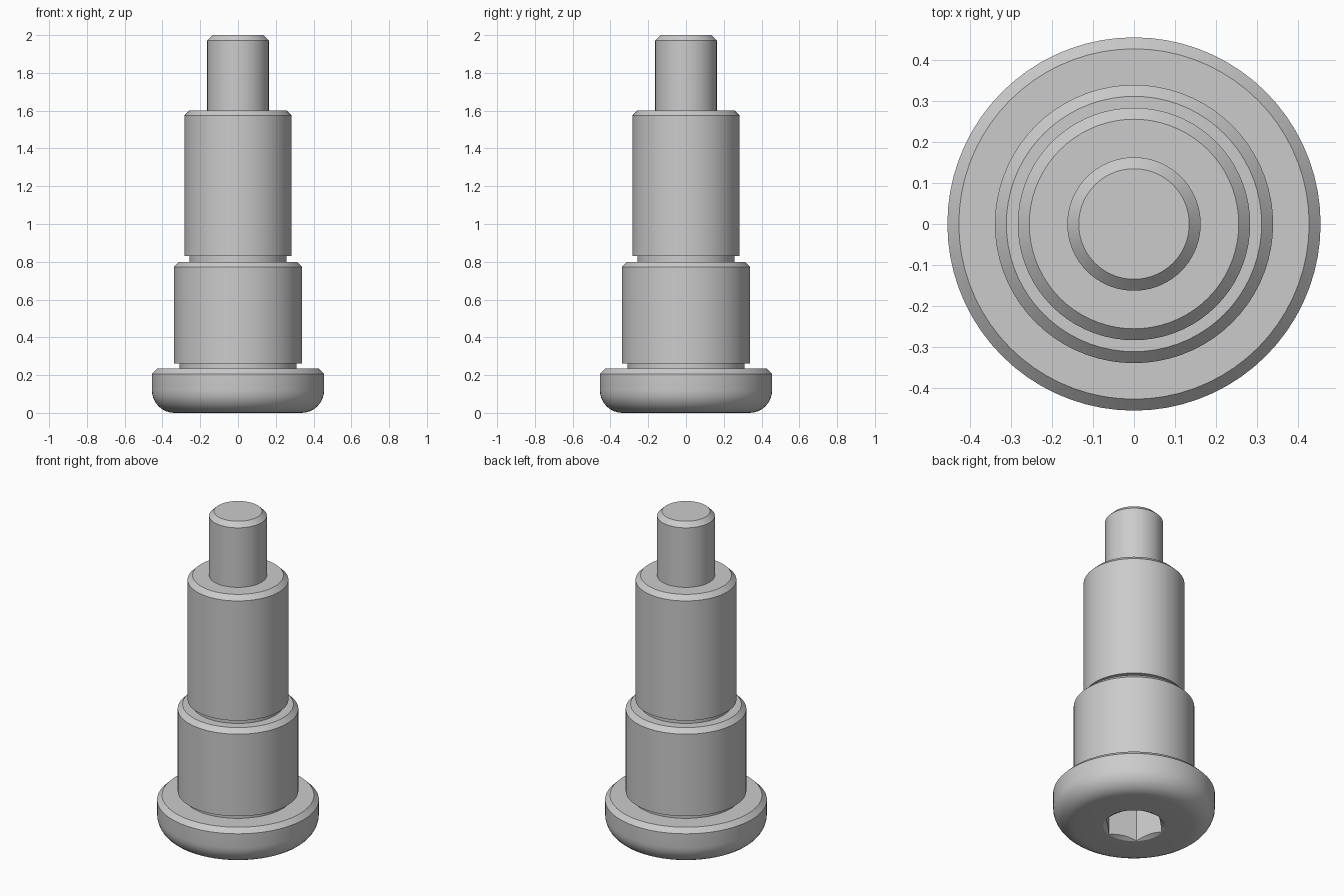
import bpy, bmesh, math
from mathutils import Matrix

cube = bpy.data.objects.get("Cube")
if cube:
    bpy.data.objects.remove(cube, do_unlink=True)

SIDES = 72

steel = bpy.data.materials.new("grey steel")
steel.use_nodes = True
GREY = (0.6, 0.6, 0.6, 1.0)
steel.diffuse_color = GREY
steel.node_tree.nodes["Principled BSDF"].inputs["Base Color"].default_value = GREY


def to_object(name, bm):
    bmesh.ops.recalc_face_normals(bm, faces=bm.faces)
    mesh = bpy.data.meshes.new(name)
    bm.to_mesh(mesh)
    bm.free()
    mesh.materials.append(steel)
    ob = bpy.data.objects.new(name, mesh)
    bpy.context.scene.collection.objects.link(ob)
    return ob


def turned(name, profile):
    """Closed solid of revolution from (radius, height) points, bottom to top."""
    bm = bmesh.new()
    rings = []
    for r, z in profile:
        rings.append(bmesh.ops.create_circle(bm, segments=SIDES, radius=r,
                     matrix=Matrix.Translation((0, 0, z)))["verts"])
    for low, high in zip(rings, rings[1:]):
        for i in range(SIDES):
            j = (i + 1) % SIDES
            bm.faces.new((low[i], low[j], high[j], high[i]))
    bm.faces.new(rings[0][::-1])
    bm.faces.new(rings[-1])
    return to_object(name, bm)


def step(name, neck_r, base, shoulder, r, top, chamfer=0.028):
    """Cylinder with a chamfered top rim, standing on a narrower neck."""
    profile = [(neck_r, base), (neck_r, shoulder), (r, shoulder),
               (r, top - chamfer), (r - chamfer, top)]
    if neck_r == r:
        del profile[1:3]
    return turned(name, profile)


def cut(target, cutter):
    mod = target.modifiers.new("cut", 'BOOLEAN')
    mod.operation = 'DIFFERENCE'
    mod.solver = 'EXACT'
    mod.object = cutter
    cutter.hide_render = True
    bpy.context.view_layer.objects.active = target
    bpy.ops.object.modifier_apply(modifier=mod.name)
    bpy.data.objects.remove(cutter, do_unlink=True)


# Head with a rounded lower rim and a chamfered upper rim
HEAD_R, ROUND, HEAD_TOP = 0.456, 0.12, 0.235
rim = []
for k in range(9):
    a = math.pi / 2 * k / 8
    rim.append((HEAD_R - ROUND + ROUND * math.sin(a), ROUND - ROUND * math.cos(a)))
head = turned("head", rim + [(HEAD_R, HEAD_TOP - 0.028), (HEAD_R - 0.028, HEAD_TOP)])

# Hexagonal key socket with a countersunk mouth
SOCKET_R, DEPTH = 0.172, 0.21
bm = bmesh.new()
bmesh.ops.create_cone(bm, cap_ends=True, segments=6, radius1=SOCKET_R, radius2=SOCKET_R,
                      depth=DEPTH + 0.1,
                      matrix=Matrix.Translation((0, 0, (DEPTH - 0.1) / 2))
                      @ Matrix.Rotation(math.radians(15), 4, 'Z'))
cut(head, to_object("socket_cutter", bm))
cut(head, turned("countersink_cutter", [(SOCKET_R + 0.022, -0.012), (SOCKET_R + 0.002, 0), (0.01, 0.1)]))

# Stepped shank
parts = [
    head,
    step("lower_shoulder", 0.31, HEAD_TOP, 0.262, 0.34, 0.8),
    step("upper_shoulder", 0.257, 0.8, 0.83, 0.284, 1.602),
    step("pin_tip", 0.163, 1.602, 1.602, 0.163, 2.0),
]

# Smooth turned surfaces, crisp rims
bpy.ops.object.select_all(action='DESELECT')
for ob in parts:
    ob.select_set(True)
bpy.context.view_layer.objects.active = head
bpy.ops.object.shade_smooth_by_angle(angle=math.radians(25))
